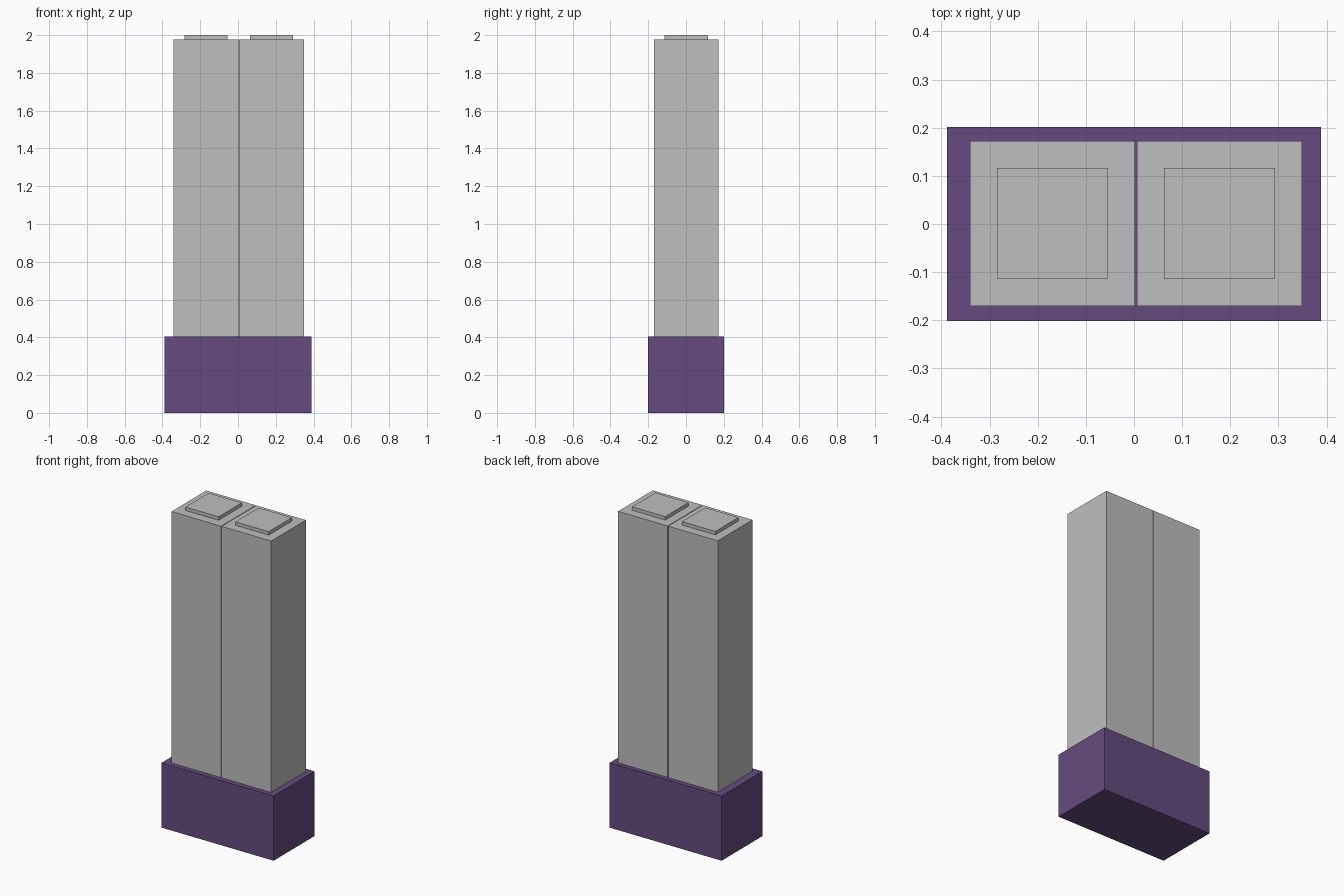
import bpy
import bmesh
from mathutils import Matrix, Vector

cube = bpy.data.objects.get("Cube")
if cube:
    bpy.data.objects.remove(cube, do_unlink=True)


def material(name, rgb):
    m = bpy.data.materials.new(name)
    m.use_nodes = True
    m.diffuse_color = (*rgb, 1)
    m.node_tree.nodes["Principled BSDF"].inputs["Base Color"].default_value = (*rgb, 1)
    return m


def block(name, center, size, z0, z1, mat, cap=None):
    """Box with an optional raised square cap (inset, height) on its top."""
    bm = bmesh.new()
    place = Matrix.Translation((*center, (z0 + z1) / 2)) @ Matrix.Diagonal((*size, z1 - z0, 1))
    bmesh.ops.create_cube(bm, size=1, matrix=place)
    if cap:
        inset, height = cap
        bm.normal_update()
        top = max(bm.faces, key=lambda f: f.calc_center_median().z)
        bmesh.ops.inset_region(bm, faces=[top], thickness=inset)
        raised = bmesh.ops.extrude_discrete_faces(bm, faces=[top])["faces"]
        for v in raised[0].verts:
            v.co += Vector((0, 0, height))
    bmesh.ops.recalc_face_normals(bm, faces=bm.faces)
    mesh = bpy.data.meshes.new(name)
    bm.to_mesh(mesh)
    bm.free()
    mesh.materials.append(mat)
    obj = bpy.data.objects.new(name, mesh)
    bpy.context.collection.objects.link(obj)
    return obj


purple = material("purple", (0.133, 0.071, 0.216))
grey = material("light grey", (0.52, 0.52, 0.52))

# Plinth
block("base", (0, 0), (0.776, 0.404), 0, 0.405, purple)

# Twin towers with a narrow gap, each with a low square cap
for name, side in (("right_tower", -1), ("left_tower", 1)):
    block(name, (0.004 + side * 0.1735, 0.001), (0.343, 0.343), 0.405, 1.978, grey,
          cap=(0.08, 0.022))
